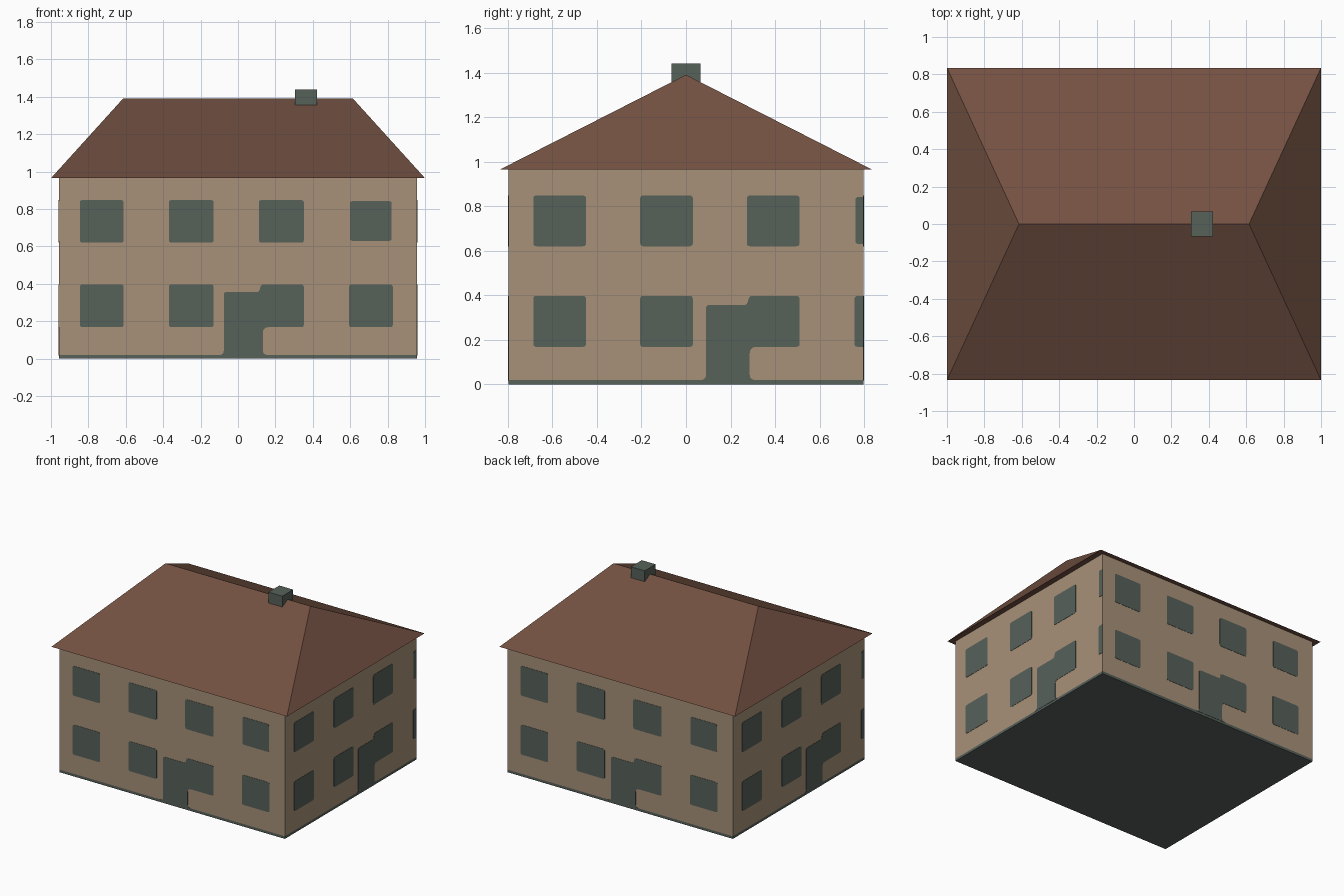
import bpy, bmesh, math
from mathutils import Matrix, Vector

if "Cube" in bpy.data.objects:
    bpy.data.objects.remove(bpy.data.objects["Cube"])


def material(name, rgb):
    m = bpy.data.materials.new(name)
    lin = [((c / 255 + 0.055) / 1.055) ** 2.4 for c in rgb]
    m.diffuse_color = (*lin, 1)
    m.use_nodes = True
    m.node_tree.nodes["Principled BSDF"].inputs["Base Color"].default_value = m.diffuse_color
    return m


PLASTER = material("plaster tan", (167, 145, 121))
SLATE = material("slate grey", (87, 97, 90))
TILE = material("roof brown", (115, 81, 66))

HX, HY, EAVE, RIDGE = 0.957, 0.798, 0.965, 1.39


def finish(name, bm, *mats):
    bmesh.ops.recalc_face_normals(bm, faces=bm.faces)
    me = bpy.data.meshes.new(name)
    bm.to_mesh(me)
    bm.free()
    for m in mats:
        me.materials.append(m)
    ob = bpy.data.objects.new(name, me)
    bpy.context.collection.objects.link(ob)
    return ob


def box(x0, x1, y0, y1, z0, z1):
    bm = bmesh.new()
    mat = Matrix.Translation(((x0 + x1) / 2, (y0 + y1) / 2, (z0 + z1) / 2)) \
        @ Matrix.Diagonal((x1 - x0, y1 - y0, z1 - z0, 1))
    bmesh.ops.create_cube(bm, size=1, matrix=mat)
    return bm


# Walls, with a dark base strip and underside
bm = box(-HX, HX, -HY, HY, 0, EAVE)
bmesh.ops.bisect_plane(bm, geom=bm.verts[:] + bm.edges[:] + bm.faces[:],
                       plane_co=(0, 0, 0.02), plane_no=(0, 0, 1))
for f in bm.faces:
    f.material_index = 1 if f.calc_center_median().z < 0.02 else 0
bmesh.ops.delete(bm, geom=[f for f in bm.faces if f.calc_center_median().z > EAVE - 0.001],
                 context='FACES_ONLY')
finish("walls", bm, PLASTER, SLATE)

# Hipped roof with a flat soffit
bm = bmesh.new()
a, b, c, d = [bm.verts.new((x, y, EAVE)) for x, y in
              ((-1, -0.835), (1, -0.835), (1, 0.835), (-1, 0.835))]
l, r = [bm.verts.new((x, 0, RIDGE)) for x in (-0.615, 0.615)]
for vs in ((a, b, r, l), (b, c, r), (c, d, l, r), (d, a, l), (d, c, b, a)):
    bm.faces.new(vs)
finish("roof", bm, TILE)

# Chimney on the ridge
finish("chimney", box(0.305, 0.422, -0.066, 0.066, 1.3, 1.44), SLATE)


def rounded(points):
    """Outline with each corner (u, z, radius) softened."""
    out, n = [], len(points)
    for i, (u, z, rad) in enumerate(points):
        p = Vector((u, z))
        if rad == 0:
            out.append(p)
            continue
        s = p + (Vector(points[i - 1][:2]) - p).normalized() * rad
        e = p + (Vector(points[(i + 1) % n][:2]) - p).normalized() * rad
        for k in range(4):
            t = k / 3
            out.append(s * (1 - t) ** 2 + p * 2 * t * (1 - t) + e * t * t)
    return out


def plate(name, points, depth, angle):
    """Thin plate on the wall that lies 'depth' out, turned round z."""
    bm = bmesh.new()
    f = bm.faces.new([bm.verts.new((p.x, -depth, p.y)) for p in rounded(points)])
    ext = bmesh.ops.extrude_face_region(bm, geom=[f])
    bmesh.ops.translate(bm, vec=(0, -0.002, 0),
                        verts=[v for v in ext["geom"] if isinstance(v, bmesh.types.BMVert)])
    bmesh.ops.rotate(bm, cent=(0, 0, 0), matrix=Matrix.Rotation(angle, 3, 'Z'), verts=bm.verts)
    finish(name, bm, SLATE)


def window(name, u0, u1, z0, z1, depth, angle, edge=None):
    rr = 0 if edge else 0.014
    plate(name, [(u0, z0, 0.014), (u1, z0, rr), (u1, z1, rr), (u0, z1, 0.014)], depth, angle)


LOW, HIGH = (0.168, 0.397), (0.62, 0.848)


def facade(label, cols, door, depth, angle, half):
    # Windows; the lower third one is joined to the door
    for i, (u0, u1) in enumerate(cols):
        cut = u1 >= half
        for row, (z0, z1) in (("lower", LOW), ("upper", HIGH)):
            if row == "lower" and i == 2:
                continue
            if row == "upper" and i == 3:
                u0, u1, z0, z1 = u0 + 0.004, u1 - (0 if cut else 0.006), z0 + 0.01, z1 - 0.006
            window(f"{label}_{row}_window_{i + 1}", u0, u1, z0, z1, depth, angle, cut)
    # Door with slightly flared foot, merging into the window
    d0, d1 = door
    w0, w1 = cols[2]
    plate(f"{label}_door", [
        (d0 - 0.025, 0.018, 0), (d0, 0.025, 0.018), (d0, 0.356, 0.014),
        (w0, 0.356, 0.012), (w0 + 0.012, LOW[1], 0.012), (w1, LOW[1], 0.014),
        (w1, LOW[0], 0.014), (d1, LOW[0], 0.028), (d1, 0.025, 0.018),
        (d1 + 0.025, 0.018, 0)], depth, angle)


LONG = ((-0.845, -0.612), (-0.37, -0.13), (0.112, 0.352), (0.594, 0.828))
SHORT = ((-0.686, -0.449), (-0.206, 0.031), (0.273, 0.51), (0.757, HY))
for label, turn in (("front", 0), ("back", 2)):
    facade(label, LONG, (-0.076, 0.133), HY, turn * math.pi / 2, HX)
for label, turn in (("right", 1), ("left", 3)):
    facade(label, SHORT, (0.09, 0.286), HX, turn * math.pi / 2, HY)
